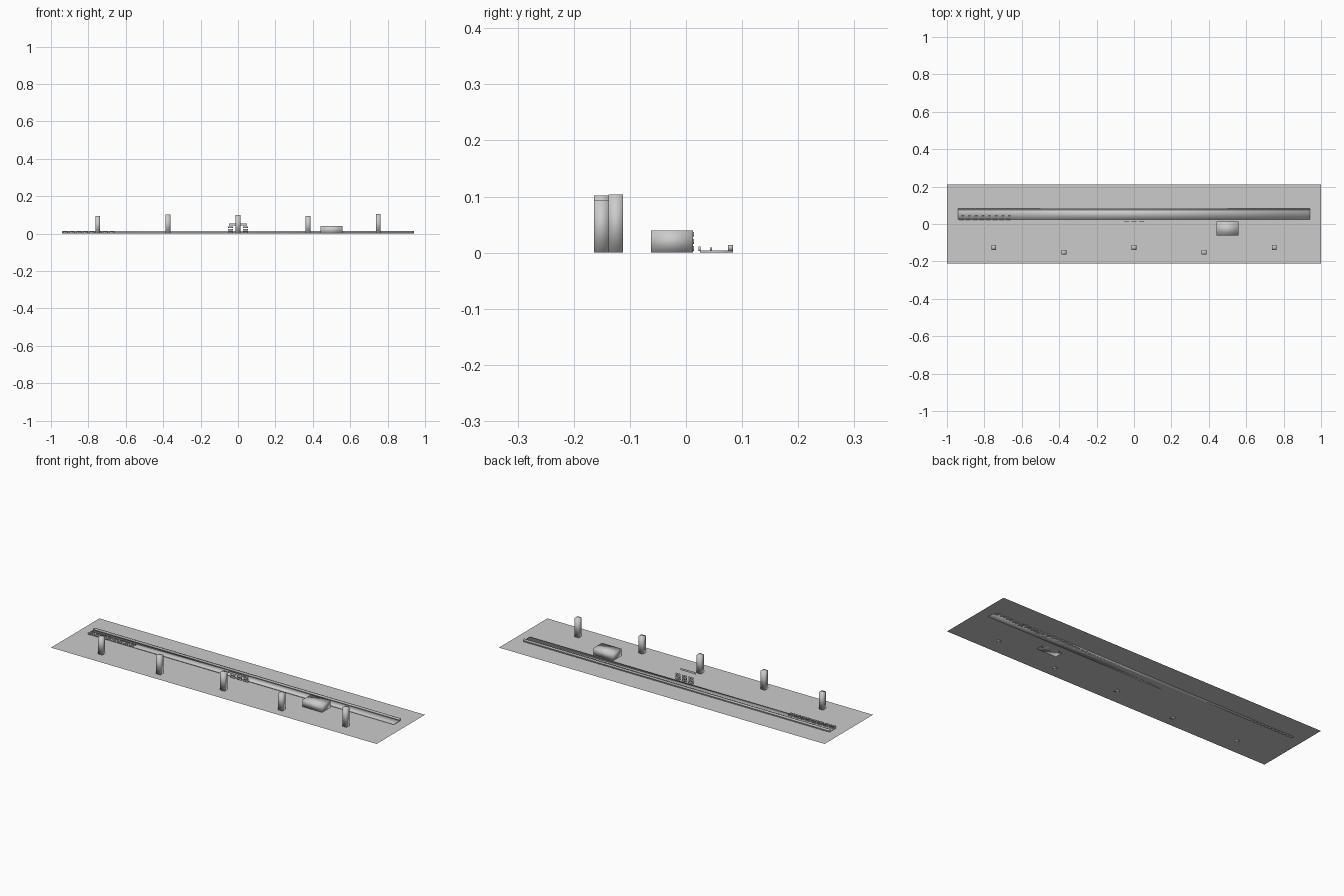
import bpy

if "Cube" in bpy.data.objects:
    bpy.data.objects.remove(bpy.data.objects["Cube"])

grey = bpy.data.materials.new("plain_grey")
grey.diffuse_color = (0.6, 0.6, 0.6, 1)
grey.use_nodes = True
grey.node_tree.nodes["Principled BSDF"].inputs["Base Color"].default_value = grey.diffuse_color


def finish(name, verts, faces, smooth=False):
    mesh = bpy.data.meshes.new(name)
    mesh.from_pydata(verts, [], faces)
    mesh.materials.append(grey)
    for p in mesh.polygons:
        p.use_smooth = smooth
    obj = bpy.data.objects.new(name, mesh)
    bpy.context.collection.objects.link(obj)
    return obj


def box(name, x, y, z, smooth=True):
    """Box from (min, max) pairs."""
    verts = [(a, b, c) for c in z for b in y for a in x]
    faces = [(0, 2, 3, 1), (4, 5, 7, 6), (0, 1, 5, 4),
             (2, 6, 7, 3), (0, 4, 6, 2), (1, 3, 7, 5)]
    return finish(name, verts, faces, smooth)


# Ground sheet
finish("ground_sheet", [(-1, -0.212, 0), (1, -0.212, 0), (1, 0.212, 0), (-1, 0.212, 0)],
       [(0, 1, 2, 3)])

# Long low platform with a raised wall along its back edge
box("platform", (-0.94, 0.94), (0.025, 0.084), (0, 0.004))
box("back_wall", (-0.94, 0.94), (0.075, 0.084), (0.004, 0.0135))

# Five square pillars, staggered in depth, with varied heights
for i, h in enumerate((0.094, 0.102, 0.1, 0.094, 0.104)):
    x = -0.75 + 0.375 * i
    y = -0.125 if i % 2 == 0 else -0.151
    box(f"pillar_{i + 1}", (x - 0.013, x + 0.013), (y - 0.013, y + 0.013), (0, h))

# Large block
box("large_block", (0.44, 0.56), (-0.0625, 0.0125), (0, 0.039))

# Two rows of small upright plates at the left end
for i in range(8):
    x = -0.936 + 0.0357 * i
    box(f"front_plate_{i + 1}", (x, x + 0.027), (0.0225, 0.0255), (0.003, 0.0107))
    box(f"rear_plate_{i + 1}", (x, x + 0.027), (0.043, 0.046), (0.003, 0.009))

# Three by three grid of small panels in the middle
for col in (-1, 0, 1):
    for row in range(3):
        x, z = col * 0.04, 0.003 + row * 0.0128
        box(f"panel_{col + 2}_{row + 1}", (x - 0.0135, x + 0.0135), (0.0105, 0.0145),
            (z, z + 0.0085))

# Thin sign sheet above the panels
finish("sign_sheet", [(-0.047, -0.02, 0.042), (0.047, -0.02, 0.042),
                      (0.047, -0.02, 0.053), (-0.047, -0.02, 0.053)], [(0, 1, 2, 3)])
